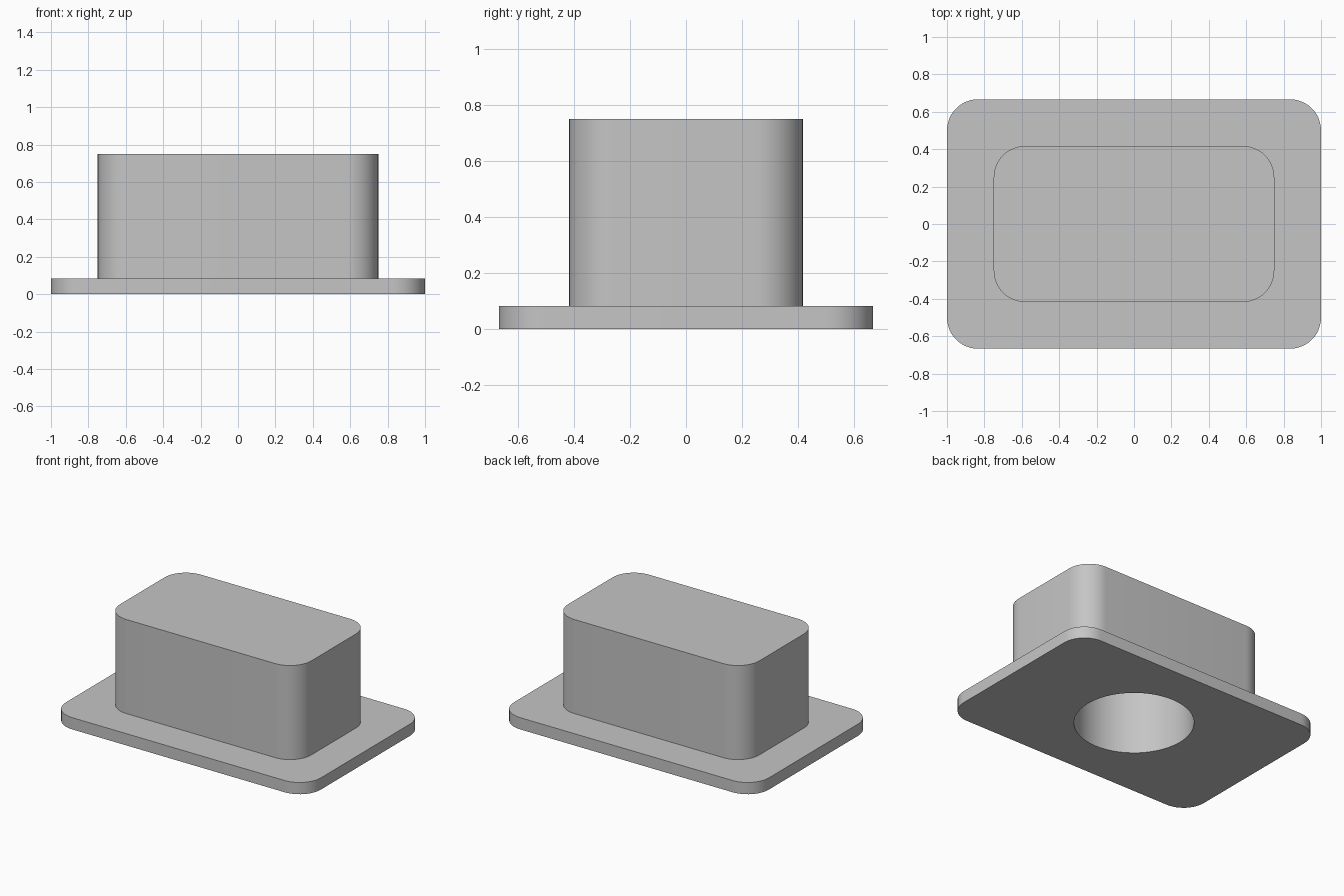
import bpy
import bmesh
import math

cube = bpy.data.objects.get("Cube")
if cube:
    bpy.data.objects.remove(cube, do_unlink=True)

grey = bpy.data.materials.new("plain grey")
grey.use_nodes = True
colour = (0.56, 0.56, 0.56, 1)
grey.diffuse_color = colour
grey.node_tree.nodes["Principled BSDF"].inputs["Base Color"].default_value = colour

UNIT = 1 / 12          # every size is a multiple of the flange thickness
CORNER = 2 * UNIT
STEPS = 12


def rounded_outline(half_x, half_y, radius):
    points = []
    for quarter, (sx, sy) in enumerate([(1, 1), (-1, 1), (-1, -1), (1, -1)]):
        for i in range(STEPS + 1):
            a = math.pi / 2 * (quarter + i / STEPS)
            points.append((sx * (half_x - radius) + radius * math.cos(a),
                           sy * (half_y - radius) + radius * math.sin(a)))
    return points


def circle_outline(radius, sides=64):
    return [(radius * math.cos(math.tau * i / sides),
             radius * math.sin(math.tau * i / sides)) for i in range(sides)]


def extrude_outline(name, outline, bottom, top):
    bm = bmesh.new()
    base = bm.faces.new([bm.verts.new((x, y, bottom)) for x, y in outline])
    result = bmesh.ops.extrude_face_region(bm, geom=[base], use_keep_orig=True)
    for v in result["geom"]:
        if isinstance(v, bmesh.types.BMVert):
            v.co.z = top
    bmesh.ops.recalc_face_normals(bm, faces=bm.faces[:])
    mesh = bpy.data.meshes.new(name)
    bm.to_mesh(mesh)
    bm.free()
    mesh.materials.append(grey)
    obj = bpy.data.objects.new(name, mesh)
    bpy.context.collection.objects.link(obj)
    return obj


def combine(target, other, operation):
    mod = target.modifiers.new(other.name, "BOOLEAN")
    mod.operation = operation
    mod.solver = "EXACT"
    mod.object = other
    bpy.ops.object.select_all(action="DESELECT")
    target.select_set(True)
    bpy.context.view_layer.objects.active = target
    bpy.ops.object.modifier_apply(modifier=mod.name)
    bpy.data.objects.remove(other, do_unlink=True)


# Flange plate with the tall block standing on it
block = extrude_outline("flanged_block", rounded_outline(1, 8 * UNIT, CORNER), 0, UNIT)
body = extrude_outline("body", rounded_outline(9 * UNIT, 5 * UNIT, CORNER), UNIT / 2, 9 * UNIT)
combine(block, body, "UNION")

# Blind round bore from below
bore = extrude_outline("bore", circle_outline(4.6 * UNIT), -UNIT, 8 * UNIT)
combine(block, bore, "DIFFERENCE")

block.select_set(True)
bpy.context.view_layer.objects.active = block
bpy.ops.object.shade_smooth_by_angle(angle=math.radians(30))
